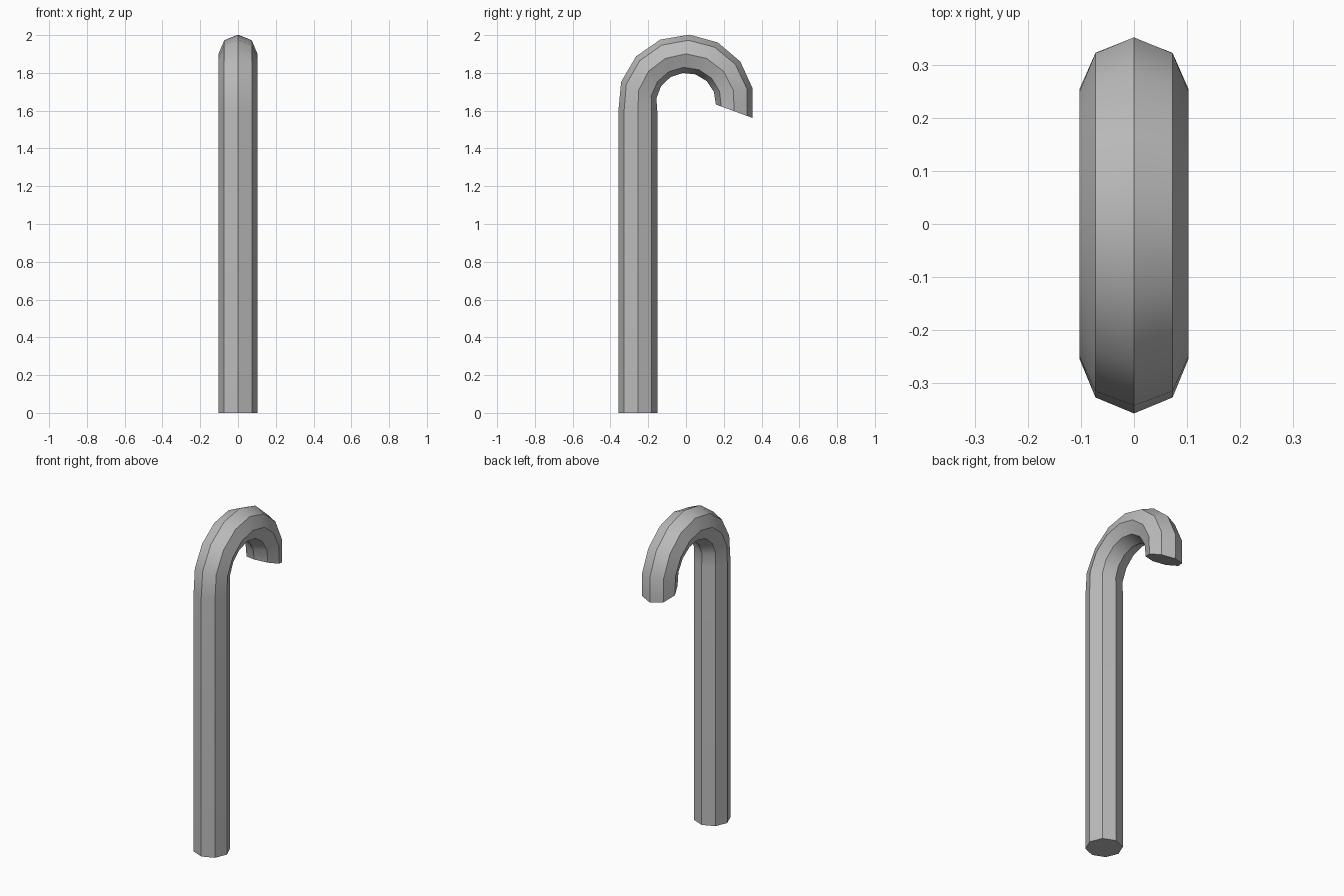
import bpy, bmesh, math
from mathutils import Vector, Matrix

cube = bpy.data.objects.get("Cube")
if cube:
    bpy.data.objects.remove(cube)

TUBE_RADIUS = 0.103
SHAFT_Y = -0.255
SHAFT_TOP = 1.597
BEND_CENTRE = Vector((0, 0, 1.642))

metal = bpy.data.materials.new("plain grey")
metal.use_nodes = True
GREY = (0.5, 0.5, 0.5, 1)
metal.diffuse_color = GREY
metal.node_tree.nodes["Principled BSDF"].inputs["Base Color"].default_value = GREY

# Octagonal foot of the shaft
bm = bmesh.new()
foot = bmesh.ops.create_circle(bm, cap_ends=True, segments=8, radius=TUBE_RADIUS,
                               matrix=Matrix.Translation((0, SHAFT_Y, 0)))
ring = list({e for v in foot["verts"] for e in v.link_edges})

# Straight shaft
shaft = bmesh.ops.extrude_edge_only(bm, edges=ring)["geom"]
top_verts = [g for g in shaft if isinstance(g, bmesh.types.BMVert)]
bmesh.ops.translate(bm, verts=top_verts, vec=(0, 0, SHAFT_TOP))
ring = [g for g in shaft if isinstance(g, bmesh.types.BMEdge)
        and all(v in top_verts for v in g.verts)]

# Hook swept round the bend, then capped
tip = bmesh.ops.spin(bm, geom=top_verts + ring, cent=BEND_CENTRE, axis=(-1, 0, 0),
                     angle=math.radians(200), steps=8)["geom_last"]
bmesh.ops.contextual_create(bm, geom=[g for g in tip if isinstance(g, bmesh.types.BMEdge)])
bmesh.ops.recalc_face_normals(bm, faces=bm.faces)

mesh = bpy.data.meshes.new("hooked_rod")
bm.to_mesh(mesh)
bm.free()
mesh.materials.append(metal)
rod = bpy.data.objects.new("hooked_rod", mesh)
bpy.context.collection.objects.link(rod)

# Smooth along the bend, crisp along the eight long edges
bpy.context.view_layer.objects.active = rod
rod.select_set(True)
bpy.ops.object.shade_smooth_by_angle(angle=math.radians(30))
